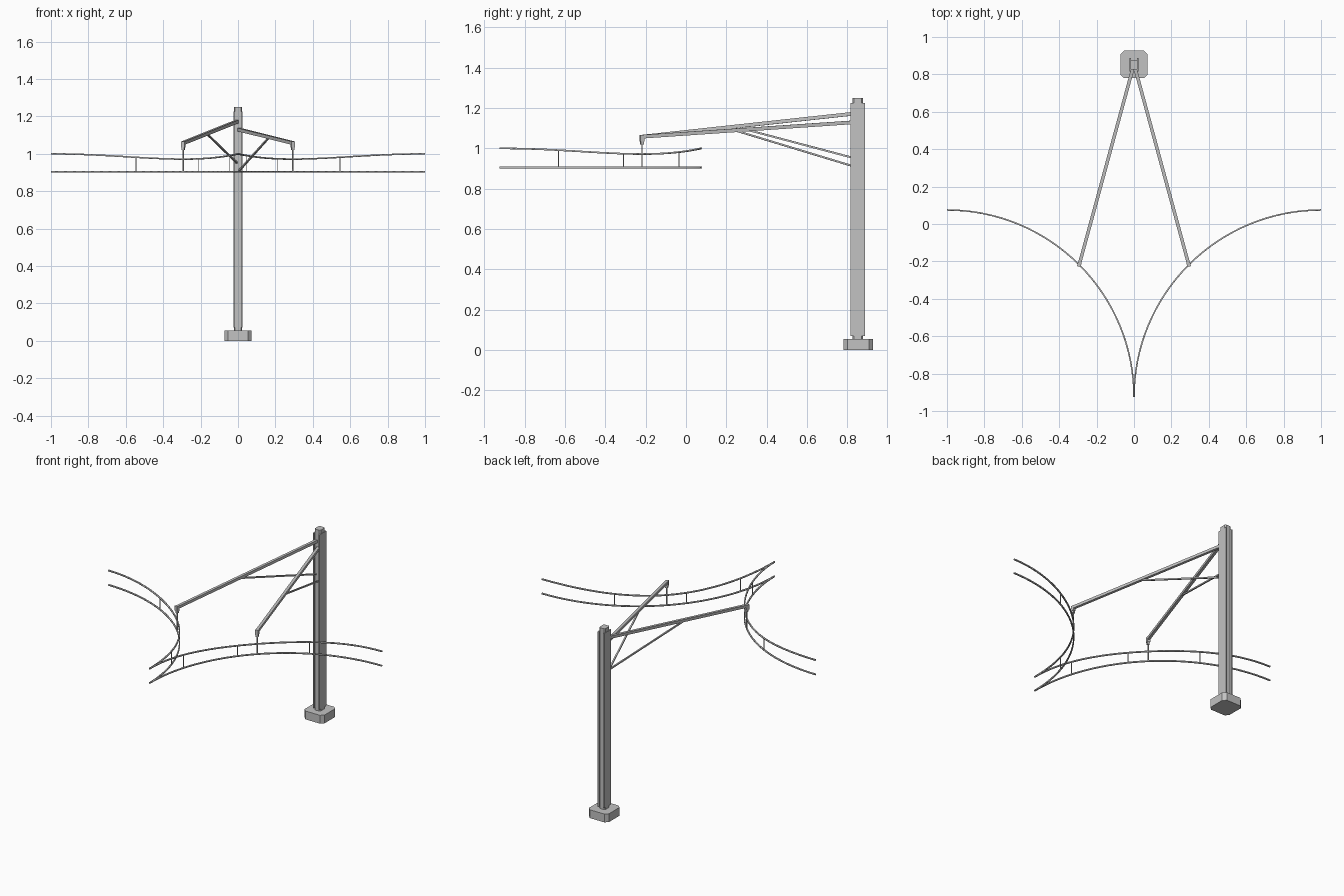
import bpy, bmesh, math
from mathutils import Vector

cube = bpy.data.objects.get("Cube")
if cube:
    bpy.data.objects.remove(cube, do_unlink=True)

steel = bpy.data.materials.new("grey_steel")
steel.use_nodes = True
GREY = (0.54, 0.54, 0.54, 1)
steel.diffuse_color = GREY
steel.node_tree.nodes["Principled BSDF"].inputs["Base Color"].default_value = GREY


def add(name, data):
    ob = bpy.data.objects.new(name, data)
    bpy.context.collection.objects.link(ob)
    data.materials.append(steel)
    return ob


def box(name, center, size, chamfer=0):
    """Box with optionally chamfered vertical edges."""
    bm = bmesh.new()
    bmesh.ops.create_cube(bm, size=1)
    bmesh.ops.scale(bm, vec=size, verts=bm.verts)
    if chamfer:
        upright = [e for e in bm.edges
                   if abs(e.verts[0].co.z - e.verts[1].co.z) > size[2] / 2]
        bmesh.ops.bevel(bm, geom=upright, offset=chamfer, segments=1,
                        affect='EDGES')
    me = bpy.data.meshes.new(name)
    bm.to_mesh(me)
    bm.free()
    ob = add(name, me)
    ob.location = center
    return ob


def beam(name, start, end, width):
    """Square bar between two points."""
    a, b = Vector(start), Vector(end)
    ob = box(name, (a + b) / 2, (width, width, (b - a).length))
    ob.rotation_euler = (b - a).to_track_quat('Z', 'Y').to_euler()
    return ob


def wire(name, points, width):
    """Thin square cable along a path, its sides level and upright."""
    cu = bpy.data.curves.new(name, 'CURVE')
    cu.dimensions = '3D'
    cu.bevel_depth = width / math.sqrt(2)
    cu.bevel_resolution = 0
    cu.use_fill_caps = True
    sp = cu.splines.new('POLY')
    sp.points.add(len(points) - 1)
    for p, co in zip(sp.points, points):
        p.co = (*co, 1)
        p.tilt = math.pi / 4
    return add(name, cu)


# Footing and post: a chamfered core with a wider plate on each side
POST_Y = 0.852
box("footing", (0, POST_Y + 0.002, 0.0275), (0.146, 0.148, 0.055), 0.02)
box("post_core", (0, POST_Y, 0.65), (0.044, 0.052, 1.2), 0.007)
for side, label in ((1, "left"), (-1, "right")):
    box(label + "_post_plate", (side * 0.0205, POST_Y, 0.648),
        (0.009, 0.071, 1.155))

CONTACT_Z = 0.905


def track(side, deg, z):
    """Point on the quarter-circle track at an angle."""
    a = math.radians(deg)
    return Vector((side * (1 - math.cos(a)), -0.925 + math.sin(a), z))


def sag(deg):
    return 0.986 + 0.014 * math.cos(4 * math.radians(deg))


for side, label, arm_z, brace_z in ((1, "left", 1.13, 0.908),
                                    (-1, "right", 1.173, 0.95)):
    # Curved contact wire and sagging carrier wire
    angles = [i * 90 / 32 for i in range(33)]
    wire(label + "_contact_wire",
         [track(side, d, CONTACT_Z) for d in angles], 0.008)
    wire(label + "_carrier_wire",
         [track(side, d, sag(d)) for d in angles], 0.008)

    # Droppers between the two wires
    for i, d in enumerate((17, 38, 63)):
        wire(f"{label}_dropper_{i + 1}",
             [track(side, d, CONTACT_Z), track(side, d, sag(d))], 0.004)

    # Cantilever arm and its brace
    root = Vector((side * 0.004, 0.84, arm_z))
    tip = track(side, 45, 1.058)
    beam(label + "_arm", root, tip, 0.018)
    beam(label + "_brace", (side * 0.004, 0.84, brace_z),
         root.lerp(tip, 0.565), 0.009)

    # Hanger at the arm tip
    turn = math.atan2(tip.y - root.y, tip.x - root.x)
    for part, z, w, h in (("arm_end", 1.051, 0.02, 0.032),
                          ("insulator", 1.029, 0.015, 0.018)):
        ob = box(f"{label}_{part}", (tip.x, tip.y, z), (w, w, h))
        ob.rotation_euler.z = turn
    wire(label + "_hanger_rod",
         [track(side, 45, CONTACT_Z), track(side, 45, 1.03)], 0.006)
